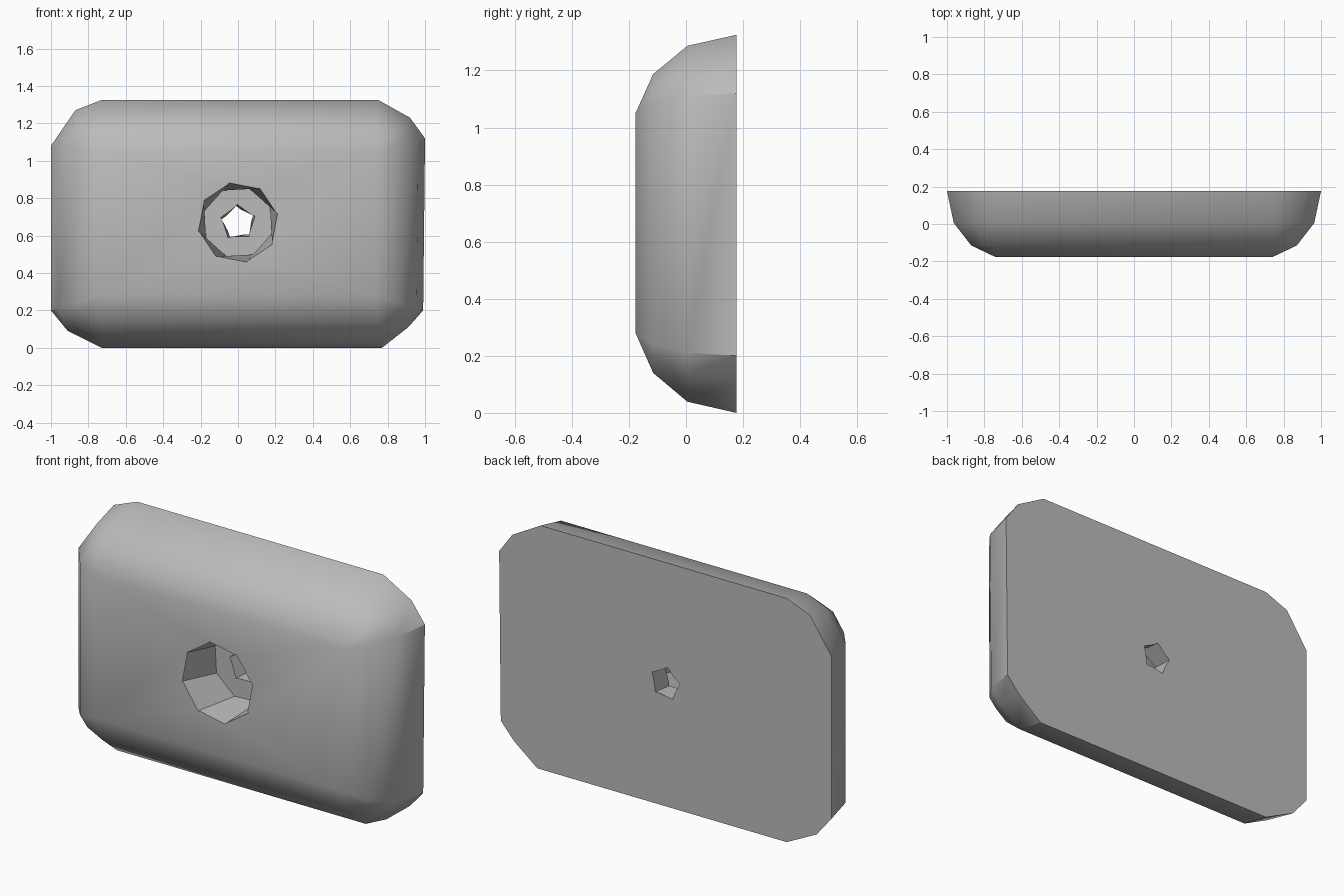
import bpy, bmesh, math
from mathutils import Vector

cube = bpy.data.objects.get("Cube")
if cube:
    bpy.data.objects.remove(cube)

grey = bpy.data.materials.new("plain grey")
grey.use_nodes = True
colour = (0.5, 0.5, 0.5, 1)
grey.diffuse_color = colour
grey.node_tree.nodes["Principled BSDF"].inputs["Base Color"].default_value = colour


def loft(name, rings):
    """Skin a stack of equal-length rings and close both ends."""
    bm = bmesh.new()
    loops = [[bm.verts.new(p) for p in ring] for ring in rings]
    n = len(loops[0])
    for a, b in zip(loops, loops[1:]):
        for i in range(n):
            j = (i + 1) % n
            bm.faces.new((a[i], a[j], b[j], b[i]))
    bm.faces.new(loops[0])
    bm.faces.new(loops[-1])
    bmesh.ops.remove_doubles(bm, verts=bm.verts, dist=0.0005)
    bmesh.ops.recalc_face_normals(bm, faces=bm.faces)
    mesh = bpy.data.meshes.new(name)
    bm.to_mesh(mesh)
    bm.free()
    obj = bpy.data.objects.new(name, mesh)
    bpy.context.collection.objects.link(obj)
    mesh.materials.append(grey)
    return obj


# Back outline, three points per corner, as (x, z); each corner shrinks to a front corner
corners = [
    ((0.74, 0.28), [(0.77, 0.0), (0.91, 0.11), (0.99, 0.2)]),
    ((0.74, 1.05), [(1.0, 1.12), (0.92, 1.23), (0.75, 1.325)]),
    ((-0.74, 1.05), [(-0.73, 1.325), (-0.87, 1.27), (-1.0, 1.08)]),
    ((-0.74, 0.28), [(-1.0, 0.2), (-0.91, 0.09), (-0.73, 0.0)]),
]
# Depth and how far the outline has spread there
profile = [(-0.177, 0), (-0.115, 0.5), (0.005, 0.86), (0.177, 1)]
rings = []
for y, spread in profile:
    ring = []
    for inner, outer in corners:
        for p in outer:
            x, z = Vector(inner).lerp(Vector(p), spread)
            ring.append((x, y, z))
    rings.append(ring)
plate = loft("rounded_plate", rings)


def polygon(radius, sides, turn, y):
    step = math.tau / sides
    return [(radius * math.cos(turn + i * step), y, 0.67 + radius * math.sin(turn + i * step))
            for i in range(sides)]


# Tapered recess in the front and a small hole through its floor
recess = loft("recess_cutter", [polygon(0.22, 8, 0.2, -0.2), polygon(0.19, 8, 0.45, 0.06)])
hole = loft("hole_cutter", [polygon(0.1, 5, math.pi / 2, 0.0), polygon(0.085, 5, 1.75, 0.25)])

for cutter in (recess, hole):
    cut = plate.modifiers.new(cutter.name, "BOOLEAN")
    cut.operation = "DIFFERENCE"
    cut.solver = "EXACT"
    cut.object = cutter

# Bake the cuts, then drop the cutters
bpy.context.view_layer.update()
graph = bpy.context.evaluated_depsgraph_get()
baked = bpy.data.meshes.new_from_object(plate.evaluated_get(graph))
plate.modifiers.clear()
plate.data = baked
for cutter in (recess, hole):
    bpy.data.objects.remove(cutter)

# Soft rounded rim, crisp back and recess edges
bpy.ops.object.select_all(action="DESELECT")
plate.select_set(True)
bpy.context.view_layer.objects.active = plate
bpy.ops.object.shade_smooth_by_angle(angle=math.radians(35))
